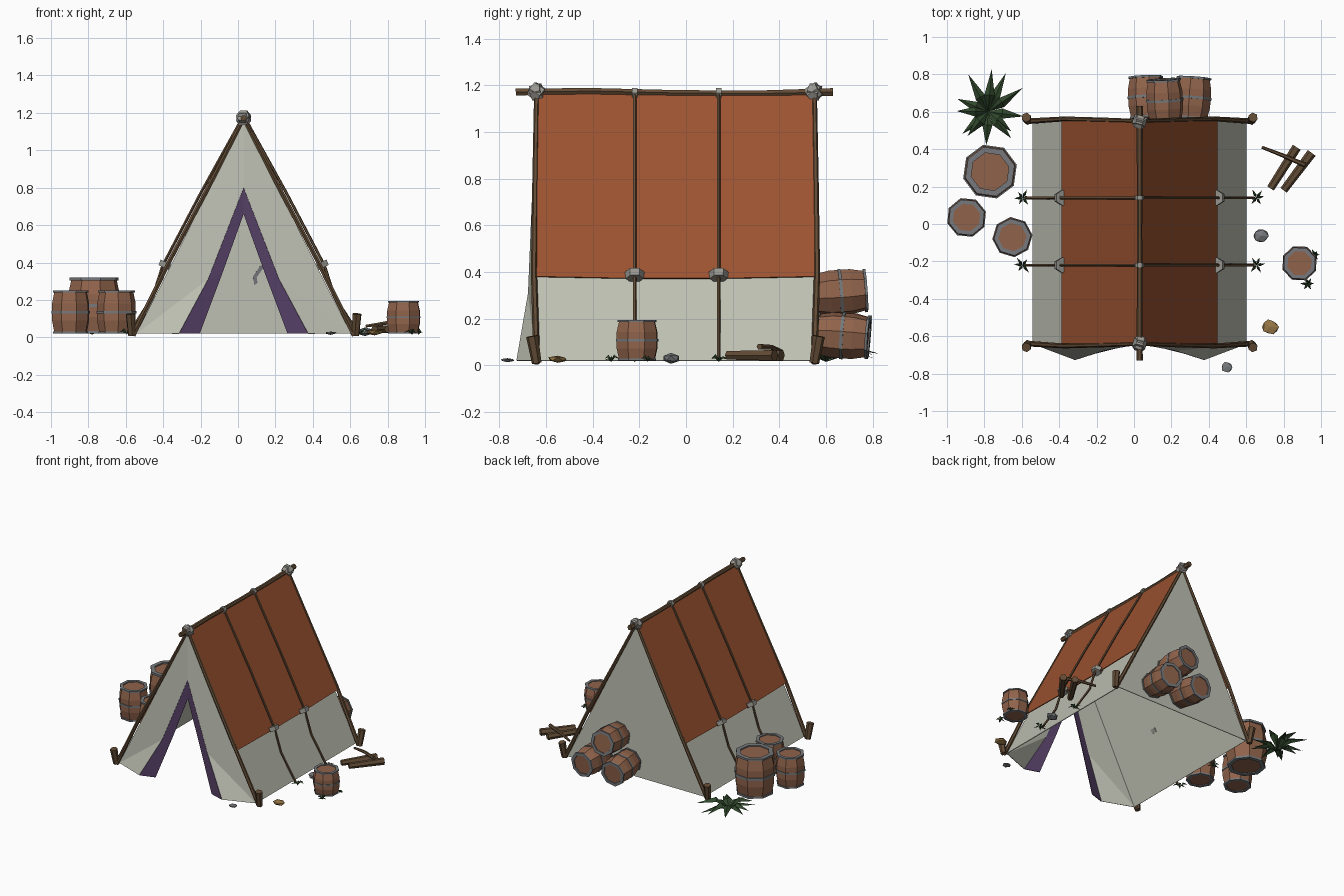
import bpy, bmesh, math, random
from mathutils import Vector, Matrix

if "Cube" in bpy.data.objects:
    bpy.data.objects.remove(bpy.data.objects["Cube"])
random.seed(4)
CX = 0.03                      # tent centre line
FRONT, BACK = -0.64, 0.55


def material(name, r, g, b):
    m = bpy.data.materials.new(name)
    m.diffuse_color = (r, g, b, 1)
    m.use_nodes = True
    m.node_tree.nodes["Principled BSDF"].inputs["Base Color"].default_value = m.diffuse_color
    return m


CANVAS = material("canvas", .52, .53, .45)
RED = material("red_cloth", .33, .085, .03)
PURPLE = material("purple_trim", .09, .05, .13)
STICK = material("dark_wood", .12, .07, .035)
WOOD = material("barrel_wood", .28, .125, .07)
IRON = material("iron", .18, .19, .2)
ROPE = material("rope_grey", .32, .31, .28)
LEAF = material("leaf", .03, .065, .025)
TAN = material("tan_stone", .3, .18, .06)


def finish(bm, name, *mats):
    bmesh.ops.recalc_face_normals(bm, faces=bm.faces)
    me = bpy.data.meshes.new(name)
    bm.to_mesh(me)
    bm.free()
    for m in mats:
        me.materials.append(m)
    ob = bpy.data.objects.new(name, me)
    bpy.context.collection.objects.link(ob)
    return ob


def sheet(name, verts, faces, mat, thick=0.005):
    bm = bmesh.new()
    vs = [bm.verts.new(v) for v in verts]
    for f in faces:
        bm.faces.new([vs[i] for i in f])
    ob = finish(bm, name, mat)
    mod = ob.modifiers.new("thickness", 'SOLIDIFY')
    mod.thickness, mod.offset = thick, 0
    return ob


def tube(name, pts, radii, mat, sides=6):
    pts = [Vector(p) for p in pts]
    if not isinstance(radii, (list, tuple)):
        radii = [radii] * len(pts)
    bm = bmesh.new()
    rings = []
    for i, p in enumerate(pts):
        d = pts[min(i + 1, len(pts) - 1)] - pts[max(i - 1, 0)]
        q = d.to_track_quat('Z', 'Y')
        rings.append([bm.verts.new(p + q @ Vector((radii[i] * math.cos(a), radii[i] * math.sin(a), 0)))
                      for a in (math.tau * k / sides for k in range(sides))])
    for a, b in zip(rings, rings[1:]):
        for k in range(sides):
            n = (k + 1) % sides
            bm.faces.new((a[k], a[n], b[n], b[k]))
    bm.faces.new(rings[0])
    bm.faces.new(rings[-1])
    return finish(bm, name, mat)


def lathe(bm, profile, mat_index, closed, sides=8):
    rings = [[bm.verts.new((r * math.cos(math.tau * k / sides), r * math.sin(math.tau * k / sides), z))
              for k in range(sides)] for r, z in profile]
    pairs = list(zip(rings, rings[1:])) + ([(rings[-1], rings[0])] if closed else [])
    faces = [bm.faces.new((a[k], a[(k + 1) % sides], b[(k + 1) % sides], b[k]))
             for a, b in pairs for k in range(sides)]
    if not closed:
        faces += [bm.faces.new(rings[0]), bm.faces.new(rings[-1])]
    for f in faces:
        f.material_index = mat_index


def barrel(name, loc, r, h, spin=0.0, tilt=None):
    bm = bmesh.new()
    e = 0.84 * r
    lathe(bm, [(e, .02 * h), (.96 * r, .3 * h), (.96 * r, .7 * h), (e, .97 * h)], 0, False)
    for z0, z1, inner, outer in ((0, .05, .7, .9), (.47, .53, .9, 1.0), (.95, 1.0, .7, .92)):
        lathe(bm, [(inner * r, z0 * h), (outer * r, z0 * h), (outer * r, z1 * h), (inner * r, z1 * h)], 1, True)
    ob = finish(bm, name, WOOD, IRON)
    ob.matrix_world = Matrix.Translation(loc) @ (tilt or Matrix()) @ Matrix.Rotation(spin, 4, 'Z')


def tuft(name, loc, length, height, count, width):
    bm = bmesh.new()
    for i in range(count):
        a = math.tau * i / count + random.uniform(-.2, .2)
        L, h = length * random.uniform(.75, 1.1), height * random.uniform(.5, 1.1)
        out, side = Vector((math.cos(a), math.sin(a), 0)), Vector((-math.sin(a), math.cos(a), 0))
        up = Vector((0, 0, h))
        root, tip = bm.verts.new((0, 0, 0)), bm.verts.new(out * L + up * .45)
        ridge = bm.verts.new(out * L * .4 + up)
        for s in (-1, 1):
            edge = bm.verts.new(out * L * .38 + side * s * width + up * .7)
            bm.faces.new((root, edge, ridge))
            bm.faces.new((ridge, edge, tip))
    finish(bm, name, LEAF).location = loc


def stone(name, loc, size, mat):
    bm = bmesh.new()
    bmesh.ops.create_icosphere(bm, subdivisions=1, radius=1)
    for v in bm.verts:
        v.co *= random.uniform(.85, 1.1)
        v.co = Vector(a * b for a, b in zip(v.co, size))
    finish(bm, name, mat).location = loc


# Canvas: back wall, sides and opened front flaps with purple trim
sheet("back_wall", [(CX - .57, BACK, .02), (CX + .57, BACK, .02), (CX, BACK, 1.155)], [(0, 1, 2)], CANVAS)
for s, side in ((-1, "left"), (1, "right")):
    P = lambda d, y, z: (CX + s * d, y, z)
    sheet(side + "_wall", [P(.57, FRONT, .02), P(.57, BACK, .02), P(0, BACK, 1.155), P(0, FRONT, 1.155)],
          [(0, 1, 2, 3)], CANVAS)
    sheet(side + "_front_flap", [P(0, FRONT, 1.155), P(.57, FRONT, .02), P(.345, -.725, .02),
                                 P(.19, -.675, .31), P(0, FRONT, .8)], [(0, 1, 3, 4), (1, 2, 3)], CANVAS)
    sheet(side + "_flap_trim", [P(0, FRONT, .8), P(.19, -.675, .31), P(.345, -.725, .02), P(.235, -.69, .02),
                                P(.115, -.66, .34), P(0, FRONT, .66)], [(0, 1, 4, 5), (1, 2, 3, 4)], PURPLE)
    # Corner poles and stakes
    for y, end in ((FRONT, "front"), (BACK, "back")):
        o = -.006 if y < 0 else .006
        tube(f"{end}_{side}_pole", [P(-.01, y, 1.19), P(.19, y + o, .8), P(.4, y + 2 * o, .4), P(.592, y, .01)],
             [.011, .013, .013, .015], STICK)
        lean = -.02 if y < 0 else .02
        tube(f"{end}_{side}_stake", [P(.598, y, .01), P(.606, y + lean, .125)], [.021, .026], STICK)
    # Guy ropes over the cloth, with wraps at its lower edge and grass at the pegs
    for i, y in enumerate((-.22, .14)):
        tube(f"{side}_guy_rope_{i}", [P(0, y, 1.185), P(.23, y, .77), P(.432, y, .385), P(.485, y, .22), P(.61, y, .025)],
             .008, STICK, 5)
        tube(f"{side}_rope_wrap_{i}", [P(.411, y, .40), P(.425, y, .372)], [.042, .038], ROPE)
        tuft(f"{side}_peg_grass_{i}", P(.625, y, .015), .05, .035, 6, .008)

# Red cover cloth in three panels
ys = (FRONT, -.22, .14, BACK)
verts = [(CX + d, y, z - (.008 if abs(y) < .3 else 0)) for y in ys
         for d, z in ((-.415, .38), (0, 1.178), (.415, .38))]
sheet("cover_cloth", verts, [(3 * i + j, 3 * i + j + 1, 3 * i + j + 4, 3 * i + j + 3)
                             for i in range(3) for j in range(2)], RED, .006)

# Ridge pole and its lashings
tube("ridge_pole", [(CX, -.73, 1.172), (CX, -.4, 1.176), (CX, -.04, 1.168), (CX, .3, 1.165), (CX, .63, 1.172)],
     [.017, .015, .014, .015, .019], STICK)
for y, d in ((FRONT, 1), (BACK, -1)):
    for k, t in enumerate((.03, -.012)):
        tube(f"ridge_lashing_{'front' if d > 0 else 'back'}_{k}",
             [(CX - .006, y - .022, 1.172 + d * t * .5), (CX + .006, y + .022, 1.172 - d * t * .5)], .036, ROPE)
for i, y in enumerate((-.22, .14)):
    tube(f"ridge_ring_{i}", [(CX, y - .012, 1.168), (CX, y + .012, 1.168)], .024, ROPE)

# Standing barrels
barrel("big_barrel", (-.77, .28, .02), .148, .30, .25)
barrel("left_barrel", (-.895, .035, .02), .108, .23, .3)
barrel("inner_left_barrel", (-.65, -.07, .02), .108, .23, .1)
barrel("right_barrel", (.885, -.21, .02), .097, .175, .35)

# Stacked barrels lying behind the tent
for i, (x, y, z, lean, yaw) in enumerate(((.07, .565, .14, 95, 2), (.305, .56, .135, 94, -4), (.17, .55, .305, 86, 3))):
    turn = Matrix.Rotation(math.radians(yaw), 4, 'Z') @ Matrix.Rotation(math.radians(-lean), 4, 'X')
    barrel(f"stacked_barrel_{i}", (x, y, z), .103, .225, .4 * i + .2, turn)

# Firewood
tube("log_a", [(.73, .19, .043), (.87, .41, .043)], [.021, .025], STICK)
tube("log_b", [(.80, .18, .043), (.95, .38, .043)], [.021, .026], STICK)
tube("branch", [(.685, .41, .06), (.80, .365, .078), (.915, .315, .08)], [.008, .011, .013], STICK)

# Plants and stones
tuft("spiky_plant", (-.78, .60, .015), .21, .08, 12, .028)
tuft("barrel_grass_front", (.93, -.32, .015), .04, .03, 6, .008)
tuft("barrel_grass_side", (.965, -.165, .015), .03, .03, 6, .007)
stone("grey_stone", (.68, -.065, .03), (.043, .04, .024), IRON)
stone("tan_stone", (.73, -.55, .027), (.047, .043, .016), TAN)
stone("small_stone", (.495, -.765, .023), (.032, .033, .009), IRON)
